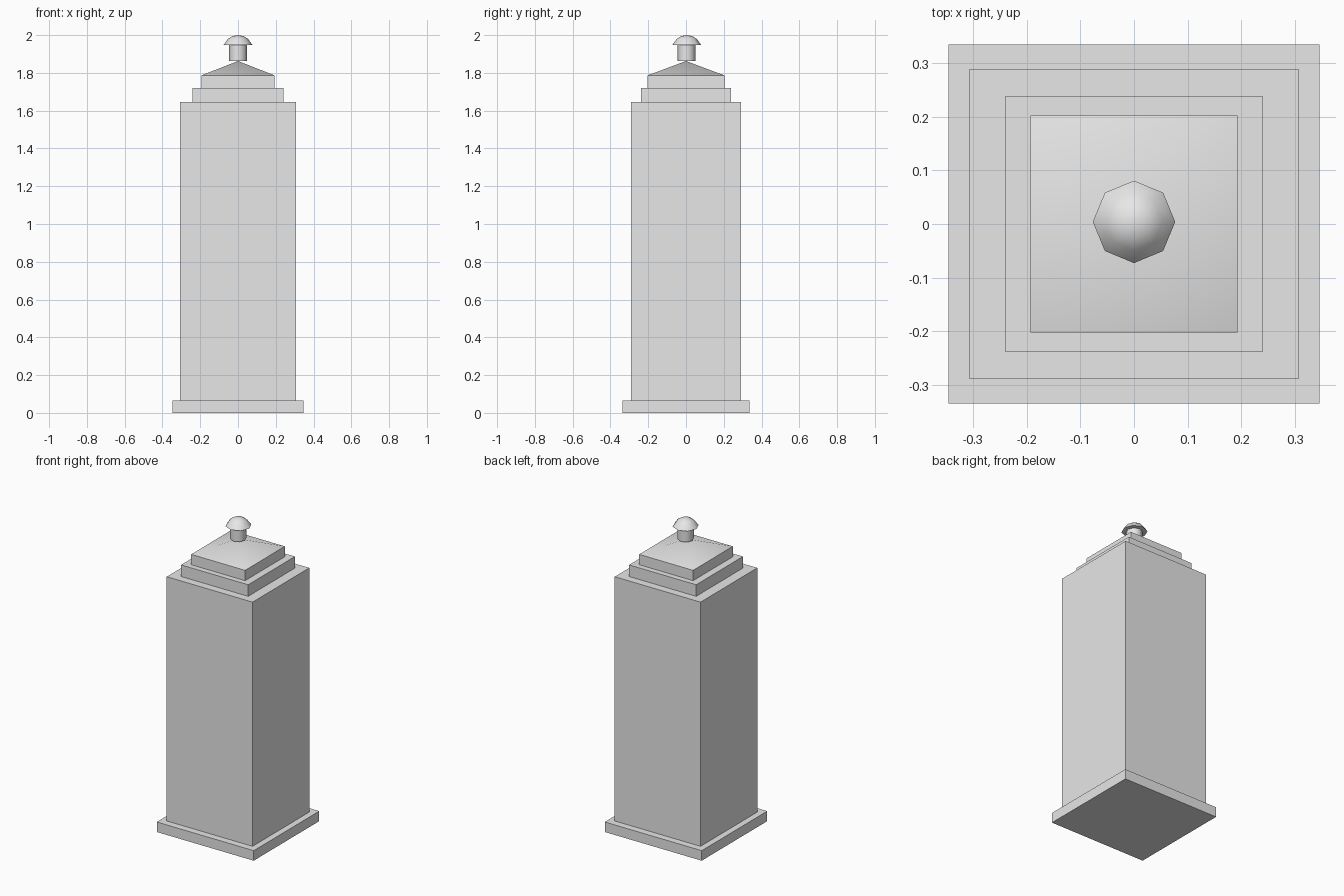
import bpy, bmesh, math

cube = bpy.data.objects.get("Cube")
if cube:
    bpy.data.objects.remove(cube, do_unlink=True)

stone = bpy.data.materials.new("grey stone")
stone.use_nodes = True
GREY = (0.8, 0.8, 0.8, 1)
stone.diffuse_color = GREY
stone.node_tree.nodes["Principled BSDF"].inputs["Base Color"].default_value = GREY


def finish(name, bm, smooth_angle=None):
    bmesh.ops.recalc_face_normals(bm, faces=bm.faces)
    mesh = bpy.data.meshes.new(name)
    bm.to_mesh(mesh)
    bm.free()
    mesh.materials.append(stone)
    obj = bpy.data.objects.new(name, mesh)
    bpy.context.collection.objects.link(obj)
    if smooth_angle:
        bpy.ops.object.select_all(action='DESELECT')
        obj.select_set(True)
        bpy.context.view_layer.objects.active = obj
        bpy.ops.object.shade_smooth_by_angle(angle=math.radians(smooth_angle))
    return obj


def block(name, half_x, half_y, bottom, top):
    bm = bmesh.new()
    bmesh.ops.create_cube(bm, size=2)
    for v in bm.verts:
        v.co.x *= half_x
        v.co.y *= half_y
        v.co.z = top if v.co.z > 0 else bottom
    return finish(name, bm)


def turned(name, profile, sides, centre_y, smooth_angle):
    """Closed solid of revolution from (radius, z) points; radius 0 makes a tip."""
    bm = bmesh.new()
    rings = []
    for r, z in profile:
        count = sides if r else 1
        rings.append([bm.verts.new((r * math.cos(math.tau * i / count),
                                    centre_y + r * math.sin(math.tau * i / count), z))
                      for i in range(count)])
    for low, high in zip(rings, rings[1:]):
        for i in range(sides):
            j = (i + 1) % sides
            if len(high) == 1:
                bm.faces.new((low[i], low[j], high[0]))
            else:
                bm.faces.new((low[i], low[j], high[j], high[i]))
    bm.faces.new(rings[0])
    if len(rings[-1]) > 1:
        bm.faces.new(rings[-1])
    return finish(name, bm, smooth_angle)


# Stacked body
block("base_plinth", 0.347, 0.335, 0, 0.065)
block("shaft", 0.307, 0.29, 0.065, 1.645)
block("lower_step", 0.24, 0.239, 1.645, 1.72)

# Upper step with its low pyramid roof
roof = bmesh.new()
bmesh.ops.create_cube(roof, size=2)
for v in roof.verts:
    v.co.x *= 0.193
    v.co.y *= 0.203
    v.co.z = 1.787 if v.co.z > 0 else 1.72
lid = max(roof.faces, key=lambda f: f.calc_center_median().z)
apex = bmesh.ops.poke(roof, faces=[lid])["verts"][0]
apex.co.z = 1.863
finish("upper_step_and_roof", roof, 50)

# Finial
turned("finial_neck", [(0.048, 1.863), (0.048, 1.947)], 8, 0.003, 50)
turned("finial_cap", [(0.077, 1.947), (0.053, 1.98), (0.029, 1.995), (0, 2.0)], 8, 0.004, 50)
